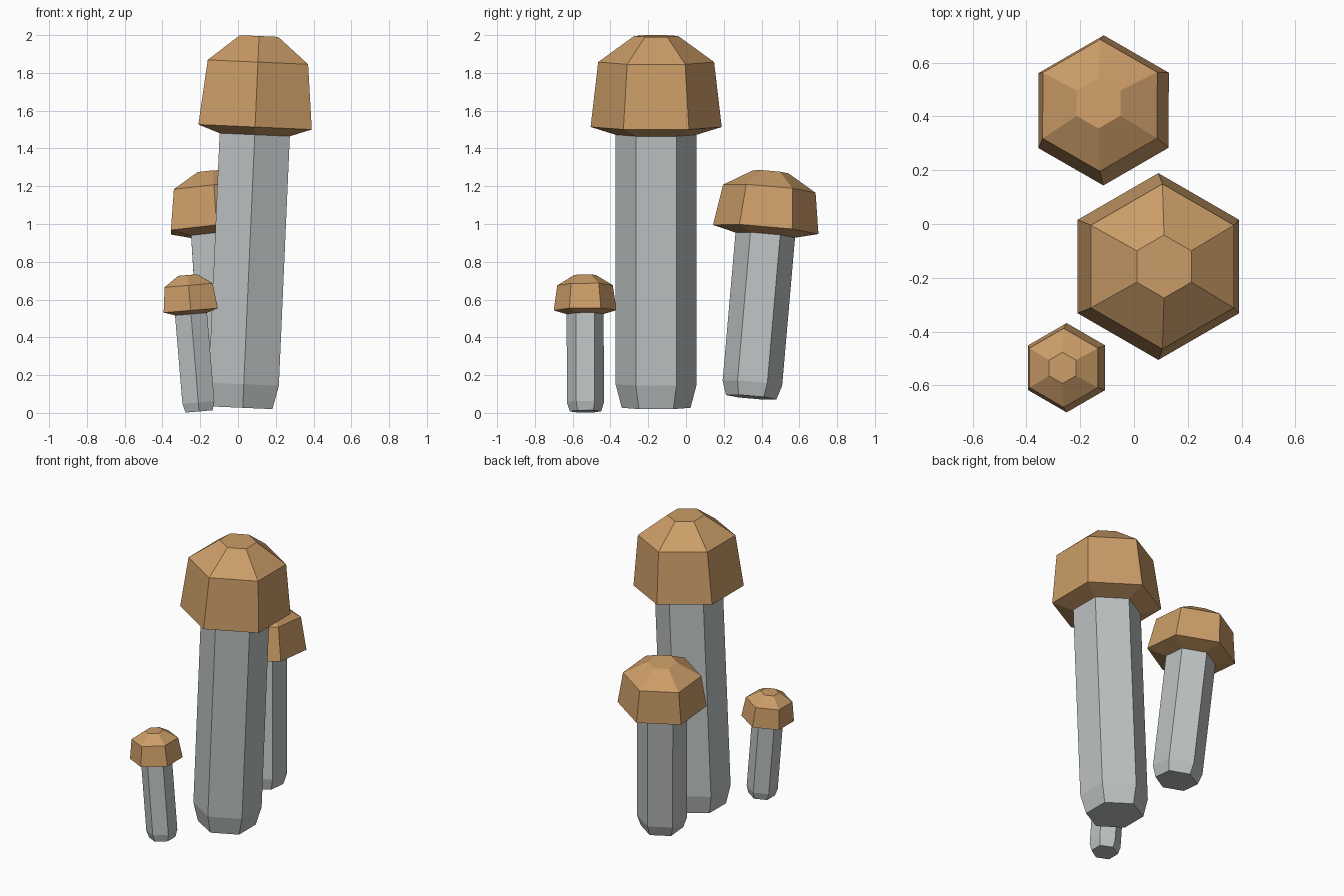
import bpy
import bmesh
from math import cos, sin, pi
from mathutils import Vector

cube = bpy.data.objects.get("Cube")
if cube:
    bpy.data.objects.remove(cube, do_unlink=True)

SIDES = 6


def make_material(name, color):
    mat = bpy.data.materials.new(name)
    mat.use_nodes = True
    mat.diffuse_color = color
    mat.node_tree.nodes["Principled BSDF"].inputs["Base Color"].default_value = color
    return mat


def lathe(name, profile, mat, base, axis):
    """Six-sided flat-shaded solid from (radius, height) rings, leaning along axis."""
    bm = bmesh.new()
    rings = []
    for radius, height in profile:
        rings.append([bm.verts.new((radius * cos(pi / 2 + 2 * pi * i / SIDES),
                                    radius * sin(pi / 2 + 2 * pi * i / SIDES),
                                    height)) for i in range(SIDES)])
    for low, high in zip(rings, rings[1:]):
        for i in range(SIDES):
            j = (i + 1) % SIDES
            bm.faces.new((low[i], low[j], high[j], high[i]))
    bm.faces.new(rings[0][::-1])
    bm.faces.new(rings[-1])
    mesh = bpy.data.meshes.new(name)
    bm.to_mesh(mesh)
    bm.free()
    mesh.materials.append(mat)
    obj = bpy.data.objects.new(name, mesh)
    bpy.context.collection.objects.link(obj)
    obj.location = base
    obj.rotation_mode = 'QUATERNION'
    obj.rotation_quaternion = Vector((0, 0, 1)).rotation_difference(Vector(axis))
    return obj


def mushroom(size, base, axis, foot, stem, rim, shoulder, crown):
    """foot, stem, rim, shoulder and crown are (radius, height) rings."""
    collar = (foot[0] * 1.18, foot[1])
    lathe(size + "_stem", [(foot[0], 0), collar, (collar[0], stem)], STEM, base, axis)
    lathe(size + "_cap", [(collar[0], stem), rim, shoulder, crown], CAP, base, axis)


CAP = make_material("tan_brown", (0.60, 0.335, 0.138, 1))
STEM = make_material("pale_grey", (0.51, 0.54, 0.54, 1))

# Tall mushroom in the middle
mushroom("large", (0.025, -0.158, 0.027), (0.044, 0, 1),
         foot=(0.182, 0.125), stem=1.447, rim=(0.347, 1.488),
         shoulder=(0.307, 1.832), crown=(0.117, 1.97))

# Medium mushroom behind
mushroom("medium", (-0.058, 0.345, 0.083), (-0.062, 0.087, 1),
         foot=(0.134, 0.075), stem=0.863, rim=(0.28, 0.893),
         shoulder=(0.246, 1.11), crown=(0.094, 1.20))

# Small mushroom in front
mushroom("small", (-0.206, -0.532, 0.008), (-0.083, -0.004, 1),
         foot=(0.083, 0.048), stem=0.517, rim=(0.166, 0.537),
         shoulder=(0.147, 0.67), crown=(0.058, 0.724))
